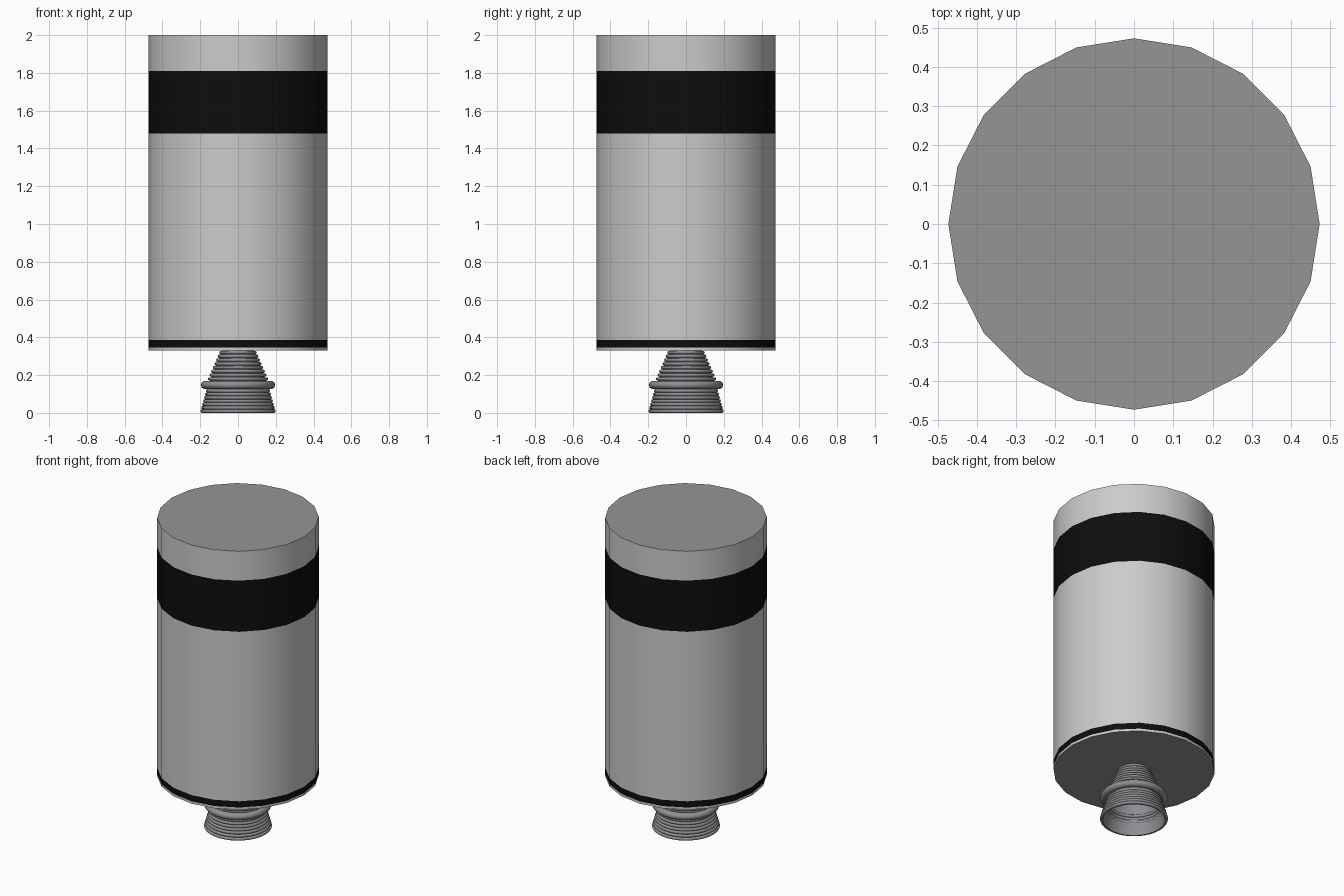
import bpy, bmesh, math

if "Cube" in bpy.data.objects:
    bpy.data.objects.remove(bpy.data.objects["Cube"])


def material(name, color):
    m = bpy.data.materials.new(name)
    m.diffuse_color = color
    m.use_nodes = True
    m.node_tree.nodes["Principled BSDF"].inputs["Base Color"].default_value = m.diffuse_color
    return m


BLACK = material("black_paint", (0.004, 0.004, 0.004, 1))
WHITE = material("white_paint", (0.75, 0.75, 0.75, 1))
METAL = material("engine_metal", (0.28, 0.28, 0.30, 1))
CAP = material("cap_grey", (0.3, 0.3, 0.3, 1))


def lathe(name, profile, sides, mat, closed=False, angle=40):
    """Spin an (r, z) profile around z; r = 0 ends become capped."""
    bm = bmesh.new()
    rings = []
    for r, z in profile:
        rings.append([bm.verts.new((r * math.sin(2 * math.pi * i / sides),
                                    r * math.cos(2 * math.pi * i / sides), z))
                      for i in range(sides)])
    pairs = list(zip(rings, rings[1:]))
    if closed:
        pairs.append((rings[-1], rings[0]))
    for a, b in pairs:
        for i in range(sides):
            j = (i + 1) % sides
            bm.faces.new((a[i], a[j], b[j], b[i]))
    bmesh.ops.remove_doubles(bm, verts=bm.verts, dist=1e-6)
    bmesh.ops.recalc_face_normals(bm, faces=bm.faces)
    me = bpy.data.meshes.new(name)
    bm.to_mesh(me)
    bm.free()
    me.materials.append(mat)
    ob = bpy.data.objects.new(name, me)
    bpy.context.collection.objects.link(ob)
    bpy.ops.object.select_all(action='DESELECT')
    ob.select_set(True)
    bpy.context.view_layer.objects.active = ob
    bpy.ops.object.shade_smooth_by_angle(angle=math.radians(angle))
    return ob


R = 0.473

# Tank: open wall sections that share their edges, with discs at both ends
for name, z0, z1, mat in (("base_rim", 0.33, 0.345, WHITE),
                          ("lower_stripe", 0.345, 0.385, BLACK),
                          ("tank_wall", 0.385, 1.48, WHITE),
                          ("upper_stripe", 1.48, 1.81, BLACK),
                          ("top_collar", 1.81, 2.0, WHITE)):
    wall = lathe(name, [(R, z0), (R, z1)], 20, mat)
    # Open walls must face outwards
    if wall.data.polygons[0].normal.dot(wall.data.polygons[0].center) < 0:
        wall.data.flip_normals()

for name, z, up in (("top_cap", 2.0, 1), ("bottom_cap", 0.33, -1)):
    disc = lathe(name, [(0, z), (R, z)], 20, CAP)
    if disc.data.polygons[0].normal.z * up < 0:
        disc.data.flip_normals()

# Nozzle bell: thin hollow shell
outer = [(0.190, 0.0), (0.175, 0.06), (0.160, 0.135), (0.130, 0.22), (0.085, 0.33)]
inner = [(r - 0.008, z) for r, z in reversed(outer)]
lathe("nozzle_bell", outer + inner, 32, METAL, closed=True)


def hoop(name, major, minor, z, height=None):
    h = height or minor
    pts = [(major + minor * math.cos(math.pi * k / 5),
            z + h * math.sin(math.pi * k / 5)) for k in range(10)]
    lathe(name, pts, 32, METAL, closed=True, angle=60)


# Cooling hoops on the skirt, below the manifold
for k in range(7):
    t = k / 6
    hoop(f"skirt_hoop_{k + 1}", 0.190 - 0.030 * t, 0.0095, 0.0095 + 0.107 * t)

# Large manifold ring
hoop("manifold_ring", 0.173, 0.024, 0.148, 0.022)

# Cooling hoops on the throat, above the manifold
for k in range(8):
    t = k / 7
    hoop(f"throat_hoop_{k + 1}", 0.150 - 0.060 * t, 0.009, 0.180 + 0.140 * t)
